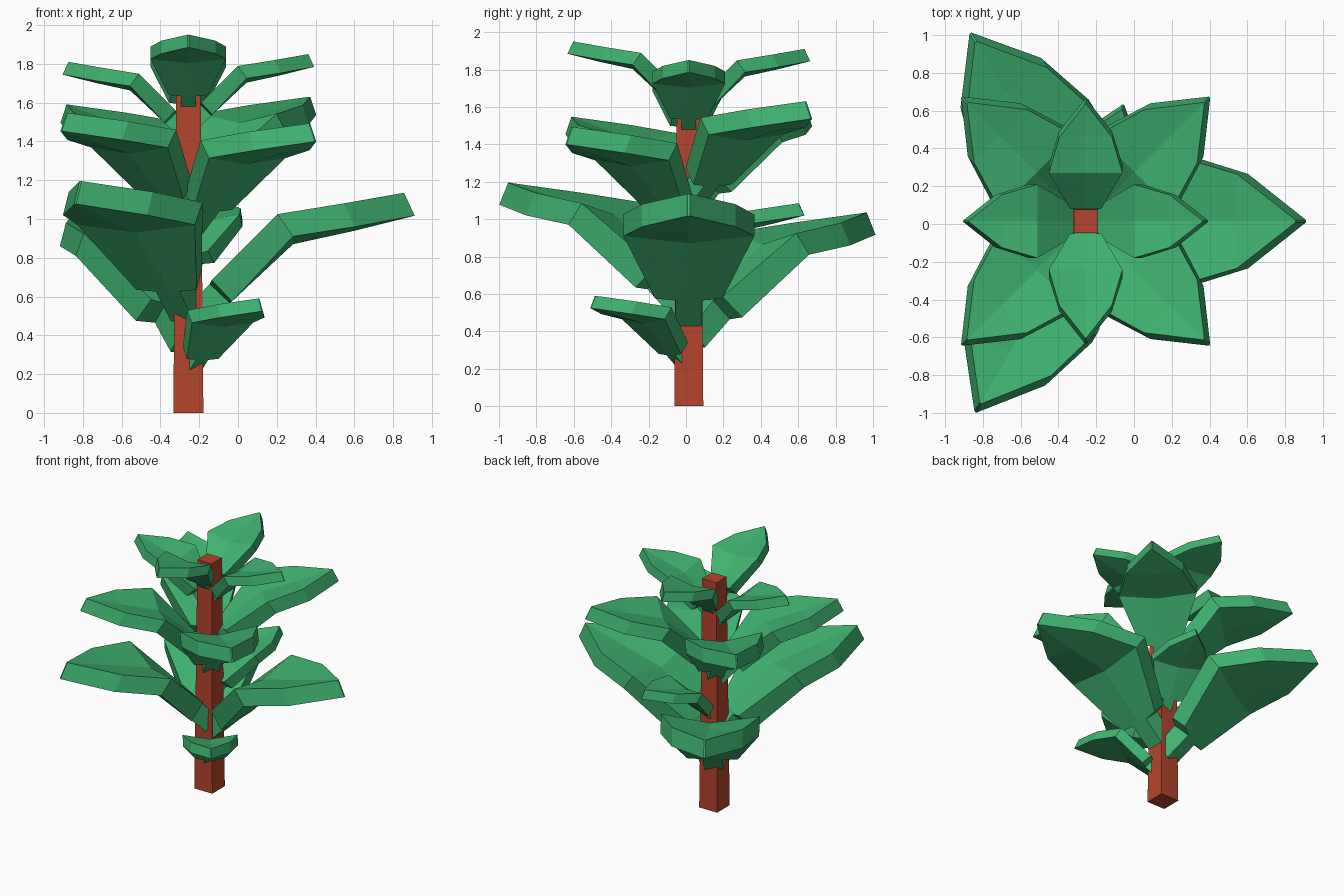
import bpy, bmesh
from math import radians
from mathutils import Matrix, Vector

if "Cube" in bpy.data.objects:
    bpy.data.objects.remove(bpy.data.objects["Cube"])


def material(name, rgb):
    m = bpy.data.materials.new(name)
    m.diffuse_color = (*rgb, 1)
    m.use_nodes = True
    m.node_tree.nodes["Principled BSDF"].inputs["Base Color"].default_value = m.diffuse_color
    return m


GREEN = material("leaf green", (0.050, 0.445, 0.159))
BROWN = material("red brown bark", (0.455, 0.058, 0.025))
CX, CY = -0.256, 0.015


def finish(bm, name, mat):
    bmesh.ops.recalc_face_normals(bm, faces=bm.faces)
    mesh = bpy.data.meshes.new(name)
    bm.to_mesh(mesh)
    bm.free()
    mesh.materials.append(mat)
    bpy.context.collection.objects.link(bpy.data.objects.new(name, mesh))


# Tapered square trunk
bm = bmesh.new()
bmesh.ops.create_cube(bm, size=1)
for v in bm.verts:
    top = v.co.z > 0
    w = 0.124 if top else 0.155
    v.co = (CX + v.co.x * w, CY + v.co.y * w, 1.785 if top else 0)
finish(bm, "trunk", BROWN)

# Leaf stations: top (radius, height below tip), underside (radius, height),
# half width of top and underside, sag of the top and underside midrib
STATIONS = [((-0.03, -0.62), (0.06, -0.72), 0.070, 0.070, 0.0, 0.0),
            ((0.11, -0.47), (0.215, -0.57), 0.070, 0.070, 0.0, 0.0),
            ((0.12, -0.45), (0.225, -0.56), 0.150, 0.180, 0.0, 0.0),
            ((0.46, -0.11), (0.54, -0.225), 0.350, 0.350, 0.06, 0.04),
            ((0.80, -0.055), (0.86, -0.175), 0.250, 0.250, 0.03, 0.02),
            ((1.112, 0.0), (1.167, -0.118), 0.006, 0.006, 0.0, 0.0)]


def leaf(name, angle, tip_z, scale):
    bm = bmesh.new()
    rings = []
    for (r, z), (ur, uz), w, uw, sag, usag in STATIONS:
        pts = [(r, -w, z), (r, 0, z - sag), (r, w, z),
               (ur, uw, uz), (ur, 0, uz - usag), (ur, -uw, uz)]
        rings.append([bm.verts.new(p) for p in pts])
    for a, b in zip(rings, rings[1:]):
        for i in range(6):
            j = (i + 1) % 6
            bm.faces.new((a[i], a[j], b[j], b[i]))
    bm.faces.new(rings[0])
    bm.faces.new(rings[-1])
    bm.transform(Matrix.Translation((CX, CY, tip_z))
                 @ Matrix.Rotation(radians(angle), 4, 'Z')
                 @ Matrix.Scale(scale, 4))
    finish(bm, name, GREEN)


# Leaf tiers: name, scale, (angle, tip height) of each leaf
TIERS = [
    ("small_leaf", 0.556, [(-54, 0.59), (72, 1.085)]),
    ("large_leaf", 1.0, [(0, 1.135), (121.5, 1.035), (240, 1.195)]),
    ("middle_leaf", 0.795, [(45, 1.63), (135, 1.59), (225, 1.547), (315, 1.493)]),
    ("top_leaf", 0.556, [(0, 1.85), (90, 1.91), (180, 1.81), (270, 1.95)]),
]
for name, scale, leaves in TIERS:
    for i, (angle, tip_z) in enumerate(leaves, 1):
        leaf(f"{name}_{i}", angle, tip_z, scale)
